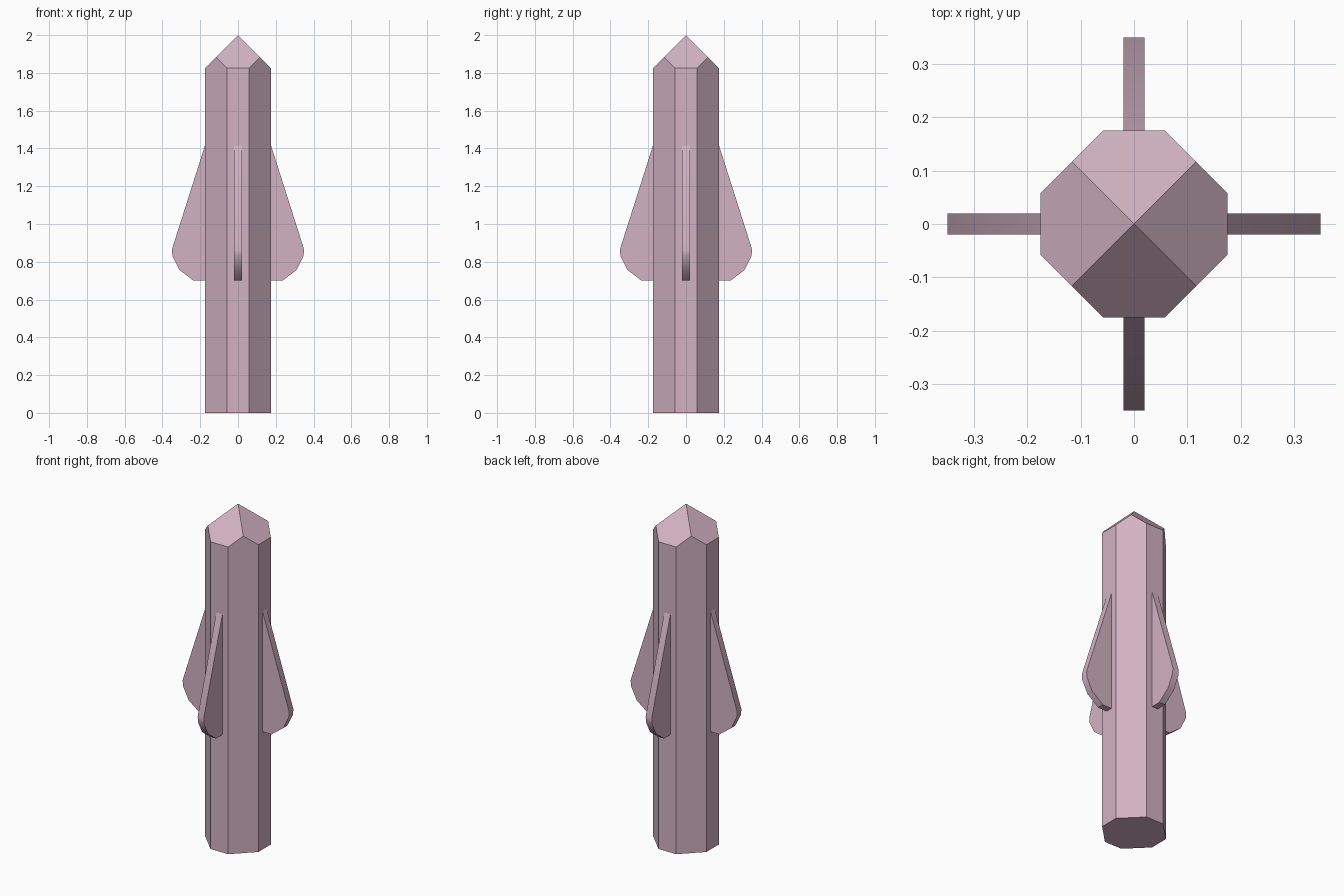
import bpy, bmesh, math
from mathutils import Matrix, Vector

cube = bpy.data.objects.get("Cube")
if cube:
    bpy.data.objects.remove(cube, do_unlink=True)

HALF, SIDE, TOP = 0.175, 0.058, 2.0

# Single flat colour
pink = bpy.data.materials.new("dusty_pink")
pink.use_nodes = True
colour = (0.65, 0.45, 0.54, 1)
pink.diffuse_color = colour
pink.node_tree.nodes["Principled BSDF"].inputs["Base Color"].default_value = colour


def prism(bm, outline, offset):
    """Extrude a closed outline of 3D points along offset."""
    face = bm.faces.new([bm.verts.new(p) for p in outline])
    ext = bmesh.ops.extrude_face_region(bm, geom=[face])
    verts = [v for v in ext["geom"] if isinstance(v, bmesh.types.BMVert)]
    bmesh.ops.translate(bm, verts=verts, vec=offset)


def finish(bm, name):
    bmesh.ops.recalc_face_normals(bm, faces=bm.faces[:])
    mesh = bpy.data.meshes.new(name)
    bm.to_mesh(mesh)
    bm.free()
    mesh.materials.append(pink)
    obj = bpy.data.objects.new(name, mesh)
    bpy.context.collection.objects.link(obj)
    return obj


# Eight-sided body, its top cut by four sloping planes into a point
bm = bmesh.new()
octagon = []
for i in range(4):
    turn = Matrix.Rotation(i * math.pi / 2, 3, 'Z')
    octagon += [turn @ Vector((HALF, y, 0)) for y in (-SIDE, SIDE)]
prism(bm, octagon, (0, 0, TOP + 0.1))
for i in range(4):
    normal = Matrix.Rotation(i * math.pi / 2, 3, 'Z') @ Vector((1, 0, 1))
    cut = bmesh.ops.bisect_plane(bm, geom=bm.verts[:] + bm.edges[:] + bm.faces[:],
                                 plane_co=(0, 0, TOP), plane_no=normal.normalized(),
                                 clear_outer=True)
    rim = [e for e in cut["geom_cut"] if isinstance(e, bmesh.types.BMEdge)]
    bmesh.ops.edgeloop_fill(bm, edges=rim)
bmesh.ops.remove_doubles(bm, verts=bm.verts[:], dist=0.0005)
finish(bm, "body")

# Four thin fins with rounded lower corners
THICK = 0.04
profile = [(0.165, 0.70), (0.235, 0.70), (0.31, 0.757), (0.347, 0.83),
           (0.35, 0.865), (0.175, 1.415), (0.165, 1.445)]
for i, name in enumerate(("left_fin", "back_fin", "right_fin", "front_fin")):
    bm = bmesh.new()
    prism(bm, [(x, -THICK / 2, z) for x, z in profile], (0, THICK, 0))
    bm.transform(Matrix.Rotation(i * math.pi / 2, 4, 'Z'))
    fin = finish(bm, name)
    bpy.ops.object.select_all(action='DESELECT')
    fin.select_set(True)
    bpy.context.view_layer.objects.active = fin
    bpy.ops.object.shade_smooth_by_angle(angle=math.radians(30))
